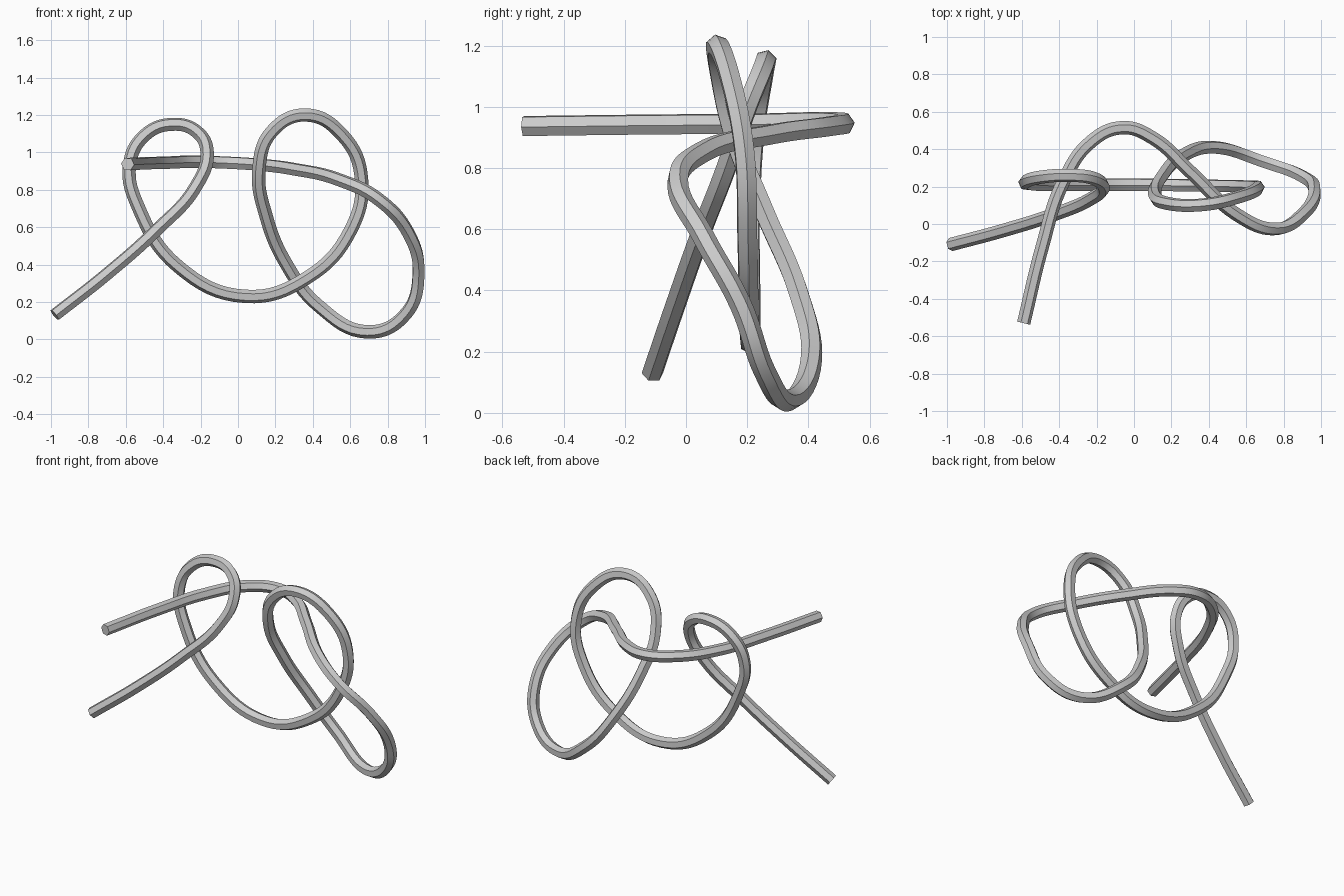
import bpy
from math import radians

# Centre line of the rope, from the low loose end to the high loose end
path = [
    (-0.98, -0.11, 0.13), (-0.70, -0.035, 0.35), (-0.43, 0.05, 0.59),
    (-0.23, 0.135, 0.81), (-0.165, 0.20, 1.00), (-0.22, 0.245, 1.11),
    (-0.35, 0.26, 1.15), (-0.50, 0.25, 1.09), (-0.58, 0.225, 0.93),
    (-0.53, 0.21, 0.70), (-0.32, 0.21, 0.39), (0.04, 0.21, 0.23),
    (0.37, 0.205, 0.33), (0.60, 0.20, 0.58), (0.66, 0.19, 0.86),
    (0.56, 0.145, 1.09), (0.36, 0.102, 1.20), (0.18, 0.11, 1.11),
    (0.112, 0.155, 0.91), (0.15, 0.255, 0.66), (0.26, 0.365, 0.40),
    (0.43, 0.41, 0.18), (0.70, 0.33, 0.04), (0.90, 0.255, 0.14),
    (0.965, 0.18, 0.35), (0.91, 0.06, 0.57), (0.75, -0.027, 0.75),
    (0.55, 0.05, 0.85), (0.30, 0.28, 0.91), (0.10, 0.46, 0.935),
    (-0.06, 0.515, 0.945), (-0.23, 0.44, 0.95), (-0.38, 0.22, 0.945),
    (-0.49, -0.12, 0.942), (-0.59, -0.53, 0.937),
]

curve = bpy.data.curves.new("knotted_rope", "CURVE")
curve.dimensions = "3D"
curve.twist_mode = "MINIMUM"
curve.resolution_u = 8
curve.bevel_depth = 0.036
curve.bevel_resolution = 1      # six-sided section
curve.use_fill_caps = True
spline = curve.splines.new("BEZIER")
spline.bezier_points.add(len(path) - 1)
for point, co in zip(spline.bezier_points, path):
    point.co = co
    point.handle_left_type = point.handle_right_type = "AUTO"

rope = bpy.data.objects.new("knotted_rope", curve)
bpy.context.collection.objects.link(rope)
bpy.context.view_layer.objects.active = rope
rope.select_set(True)
bpy.ops.object.convert(target="MESH")

# Smooth along the length, crisp along the six ridges
bpy.ops.object.shade_smooth_by_angle(angle=radians(35))
